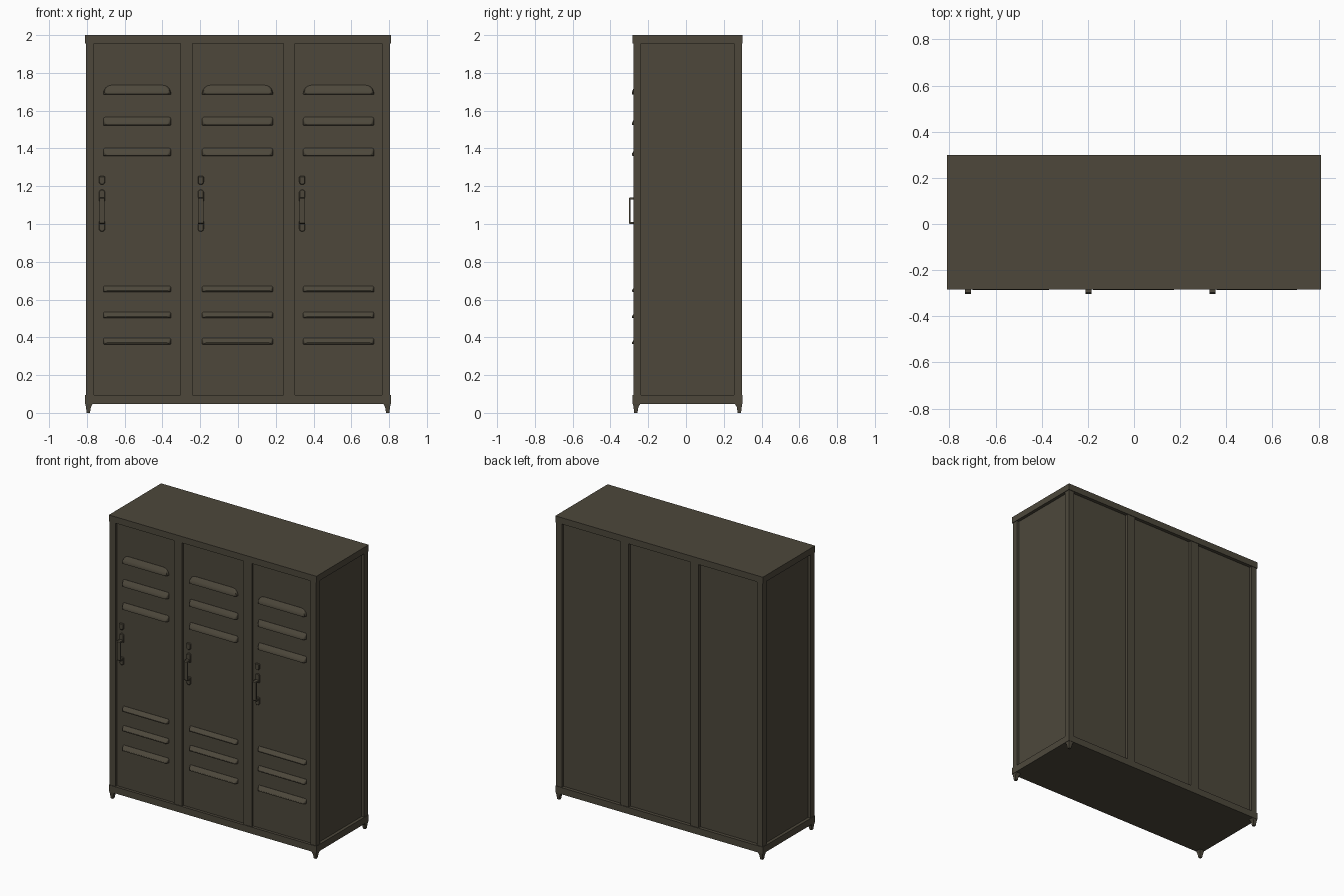
import bpy, bmesh, math

if "Cube" in bpy.data.objects:
    bpy.data.objects.remove(bpy.data.objects["Cube"])

paint = bpy.data.materials.new("olive_grey_paint")
paint.diffuse_color = (0.074, 0.064, 0.044, 1)
paint.use_nodes = True
paint.node_tree.nodes["Principled BSDF"].inputs["Base Color"].default_value = paint.diffuse_color


def finish(name, bm, smooth=False):
    bmesh.ops.recalc_face_normals(bm, faces=bm.faces)
    me = bpy.data.meshes.new(name)
    bm.to_mesh(me)
    bm.free()
    me.materials.append(paint)
    ob = bpy.data.objects.new(name, me)
    bpy.context.collection.objects.link(ob)
    if smooth:
        bpy.context.view_layer.objects.active = ob
        ob.select_set(True)
        bpy.ops.object.shade_smooth_by_angle(angle=math.radians(30))
        ob.select_set(False)
    return ob


def loft(name, rings, smooth=False):
    """Closed solid through rings of 3D points."""
    bm = bmesh.new()
    vs = [[bm.verts.new(p) for p in r] for r in rings]
    n = len(rings[0])
    for a, b in zip(vs, vs[1:]):
        for i in range(n):
            j = (i + 1) % n
            bm.faces.new((a[i], a[j], b[j], b[i]))
    bm.faces.new(vs[0])
    bm.faces.new(vs[-1])
    return finish(name, bm, smooth)


def rect(x0, x1, y0, y1, z):
    return [(x0, y0, z), (x1, y0, z), (x1, y1, z), (x0, y1, z)]


def box(name, x0, x1, y0, y1, z0, z1):
    return loft(name, [rect(x0, x1, y0, y1, z0), rect(x0, x1, y0, y1, z1)])


def rounded(w, z0, z1, rb, rt, n=6):
    """Outline in x, z with bottom radius rb and top radius rt."""
    h = w / 2
    pts = []
    for sx, z, r, a0 in ((h, z0 + rb, rb, -90), (h, z1 - rt, rt, 0),
                         (-h, z1 - rt, rt, 90), (-h, z0 + rb, rb, 180)):
        cx = sx - math.copysign(r, sx)
        for i in range(n + 1):
            a = math.radians(a0 + 90 * i / n)
            pts.append((cx + r * math.cos(a), z + r * math.sin(a)))
    return pts


X, YF, YB = 0.81, -0.283, 0.30          # outer size of cap and base
E = 0.004                               # posts sit just inside the cap
DOOR = -0.263                           # door face
Z0, Z1 = 0.095, 1.955

# Top cap and base tray
box("top_cap", -X, X, YF, YB, Z1, 2.0)
box("base_tray", -X, X, YF, YB, 0.048, Z0)

# Corner posts and feet
for sx in (-1, 1):
    for yo, sy, tag in ((YF + E, -1, "front"), (YB - E, 1, "back")):
        side = "left" if sx < 0 else "right"
        xs = sorted((sx * (X - E), sx * 0.762))
        ys = sorted((yo, yo - sy * 0.042))
        box(f"{tag}_{side}_post", *xs, *ys, Z0, Z1)
        rings = []
        for z, inset, w in ((0.05, 0.002, 0.04), (0.03, 0.005, 0.026), (0.0, 0.009, 0.017)):
            fx = sorted((sx * (X - inset), sx * (X - inset - w)))
            y = yo + sy * (E - inset)
            fy = sorted((y, y - sy * w))
            rings.append(rect(*fx, *fy, z))
        loft(f"{tag}_{side}_foot", rings)

# Dividers, front to back
for x0, x1, tag in ((-0.305, -0.242, "left"), (0.24, 0.303, "right")):
    box(f"{tag}_divider", x0, x1, YF + E, YB - E, Z0, Z1)

# Side panels
for sx in (-1, 1):
    xs = sorted((sx * 0.772, sx * 0.788))
    box("left_side_panel" if sx < 0 else "right_side_panel", *xs, -0.26, 0.275, Z0, Z1)


# Pressed louvre: sloping hood, deepest at its lower edge
def louvre(name, cx, w, z0, z1, r):
    h = z1 - z0
    back = rounded(w, z0, z1, 0.004, r)
    mid = rounded(w - 0.012, z0 + 0.001, z0 + 0.55 * h, 0.004, min(r, 0.25 * h))
    front = rounded(w - 0.03, z0 + 0.002, z0 + 0.25 * h, 0.001, 0.1 * h)
    loft(name, [[(cx + x, y, z) for x, z in ring] for ring, y in
                ((back, DOOR + 0.004), (back, DOOR - 0.001),
                 (mid, DOOR - 0.017), (front, DOOR - 0.024))], True)


def plate(name, cx, w, z0, z1, rb, rt, depth):
    o = rounded(w, z0, z1, rb, rt)
    inner = rounded(w - 0.006, z0 + 0.003, z1 - 0.003, max(rb - 0.003, 0.001), max(rt - 0.003, 0.001))
    loft(name, [[(cx + x, DOOR + 0.003, z) for x, z in o],
                [(cx + x, DOOR - depth + 0.003, z) for x, z in o],
                [(cx + x, DOOR - depth, z) for x, z in inner]], True)


rows = ((1.685, 1.735, 0.045), (1.522, 1.566, 0.012), (1.36, 1.402, 0.012),
        (0.64, 0.672, 0.01), (0.502, 0.535, 0.01), (0.363, 0.397, 0.01))

# Doors with louvres, lock and handle; matching back panels
for tag, x0, x1, l0, l1, hx in (("left", -0.762, -0.305, -0.713, -0.355, -0.72),
                                ("middle", -0.242, 0.24, -0.19, 0.185, -0.197),
                                ("right", 0.303, 0.762, 0.345, 0.72, 0.34)):
    box(f"{tag}_door", x0, x1, DOOR, DOOR + 0.02, Z0, Z1)
    box(f"{tag}_back_panel", x0, x1, 0.258, 0.276, Z0, Z1)
    for i, (z0, z1, r) in enumerate(rows):
        louvre(f"{tag}_louvre_{i + 1}", (l0 + l1) / 2, l1 - l0, z0, z1, r)
    plate(f"{tag}_lock", hx, 0.032, 1.208, 1.253, 0.0155, 0.006, 0.012)
    plate(f"{tag}_handle_upper_plate", hx, 0.032, 1.12, 1.182, 0.004, 0.0155, 0.009)
    plate(f"{tag}_handle_lower_plate", hx, 0.032, 0.96, 1.015, 0.0155, 0.004, 0.009)
    # Handle bar: bent flat strap
    prof = [(DOOR, 1.14), (-0.297, 1.14), (-0.303, 1.134), (-0.303, 1.006),
            (-0.297, 1.0), (DOOR, 1.0), (DOOR, 1.01), (-0.293, 1.01),
            (-0.293, 1.13), (DOOR, 1.13)]
    loft(f"{tag}_handle", [[(hx + s * 0.0135, y, z) for y, z in prof] for s in (-1, 1)])
